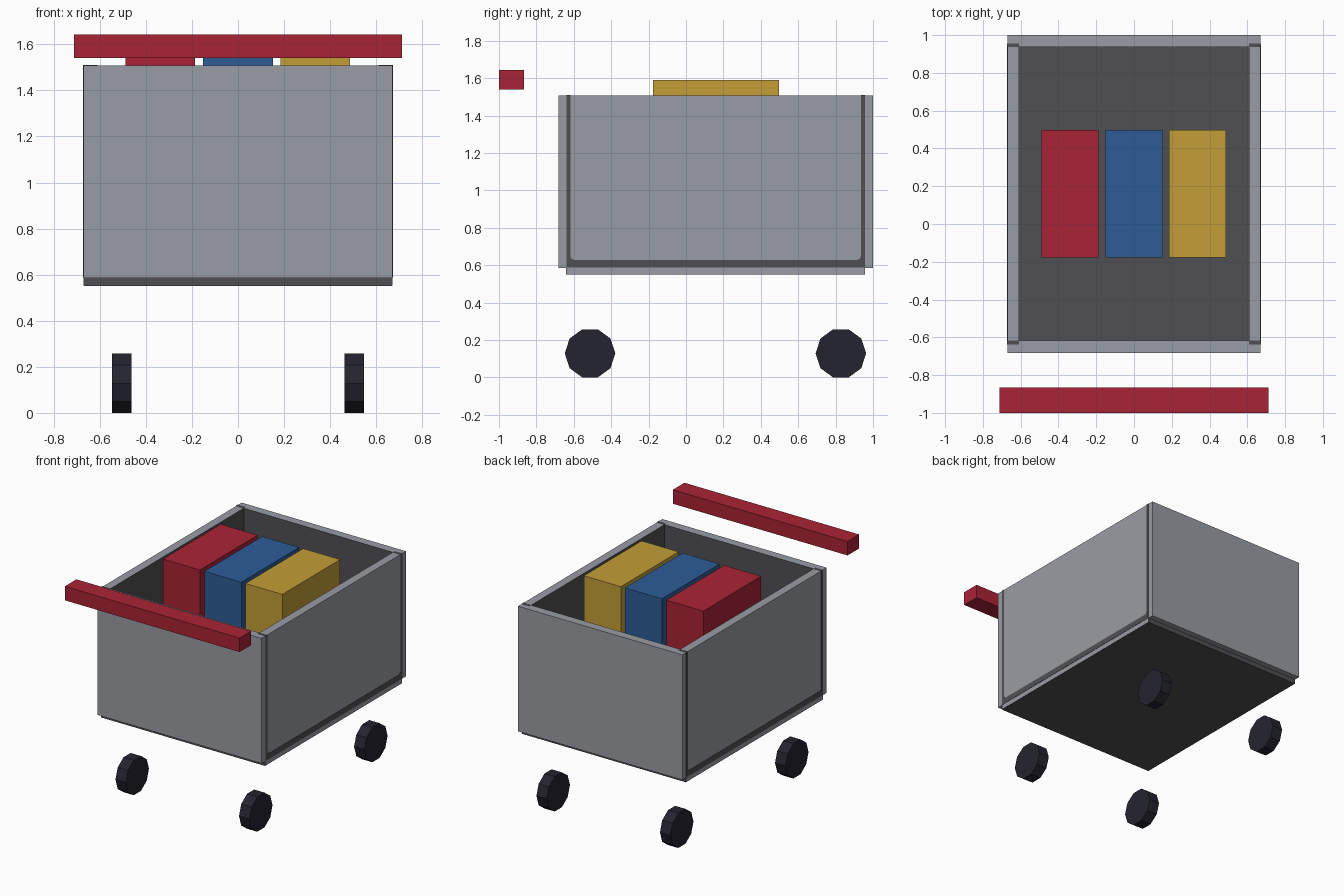
import bpy, bmesh, math
from mathutils import Vector, Matrix

if "Cube" in bpy.data.objects:
    bpy.data.objects.remove(bpy.data.objects["Cube"])


def material(name, rgb):
    m = bpy.data.materials.new(name)
    lin = [(c / 255 / 12.92) if c < 10 else ((c / 255 + 0.055) / 1.055) ** 2.4 for c in rgb]
    m.diffuse_color = (*lin, 1)
    m.use_nodes = True
    m.node_tree.nodes["Principled BSDF"].inputs["Base Color"].default_value = m.diffuse_color
    return m


GREY = material("grey_panel", (152, 156, 163))
DARK = material("dark_lining", (80, 79, 82))
RED = material("red", (170, 35, 54))
BLUE = material("blue", (46, 92, 150))
GOLD = material("gold", (195, 158, 55))
BLACK = material("black_rubber", (36, 36, 47))


def finish(name, bm, mats):
    bmesh.ops.recalc_face_normals(bm, faces=bm.faces)
    me = bpy.data.meshes.new(name)
    bm.to_mesh(me)
    bm.free()
    for m in mats:
        me.materials.append(m)
    ob = bpy.data.objects.new(name, me)
    bpy.context.collection.objects.link(ob)
    return ob


def box(name, x, y, z, mat, lined=()):
    """Box from ranges; faces pointing along a 'lined' direction get the dark lining."""
    bm = bmesh.new()
    bmesh.ops.create_cube(bm, size=1)
    for v in bm.verts:
        v.co = Vector([r[0] if c < 0 else r[1] for c, r in zip(v.co, (x, y, z))])
    bm.normal_update()
    for f in bm.faces:
        if any(f.normal.dot(Vector(d)) > 0.9 for d in lined):
            f.material_index = 1
    return finish(name, bm, [mat, DARK] if lined else [mat])


# basket: front and back walls, grey outside and dark inside
box("front_wall", (-.67, .67), (-.682, -.618), (.585, 1.508), GREY, [(0, 1, 0)])
box("back_wall", (-.67, .67), (.936, 1.0), (.585, 1.508), GREY, [(0, -1, 0)])

# basket floor
box("basket_floor", (-.669, .669), (-.641, .957), (.551, .628), DARK)

# side walls, with the dark lining edge showing as a U on each outer side
U = [(-.638, 1.5095), (-.638, .587), (.956, .587), (.956, 1.5095), (.936, 1.5095),
     (.936, .65), (.931, .635), (.915, .628), (-.597, .628), (-.613, .635),
     (-.618, .65), (-.618, 1.5095)]
for side, s in (("left", -1), ("right", 1)):
    box(side + "_wall", sorted((s * .608, s * .67)), (-.64, .956), (.552, 1.508),
        GREY, [(-s, 0, 0), (0, 0, -1)])
    bm = bmesh.new()
    f = bm.faces.new([bm.verts.new((s * .61, y, z)) for y, z in U])
    ext = bmesh.ops.extrude_face_region(bm, geom=[f])["geom"]
    bmesh.ops.translate(bm, vec=(s * .062, 0, 0),
                        verts=[v for v in ext if isinstance(v, bmesh.types.BMVert)])
    finish(side + "_lining_edge", bm, [DARK])

# push handle
box("handle", (-.713, .713), (-1.0, -.865), (1.54, 1.643), RED)

# goods in the basket
for name, x, mat in (("red_box", -.338, RED), ("blue_box", 0, BLUE), ("gold_box", .335, GOLD)):
    box(name, (x - .151, x + .151), (-.177, .497), (.628, 1.59), mat)

# four ten-sided wheels
for side, s in (("left", -1), ("right", 1)):
    for end, y in (("front", -.513), ("back", .828)):
        bm = bmesh.new()
        bmesh.ops.create_cone(bm, cap_ends=True, segments=10, radius1=.135, radius2=.135, depth=.084)
        turn = Matrix.Rotation(math.pi / 2, 4, 'Y')
        bmesh.ops.transform(bm, matrix=turn, verts=bm.verts)
        # make sure a flat side rests on the ground
        if sum(abs(v.co.z - min(w.co.z for w in bm.verts)) < 1e-4 for v in bm.verts) < 4:
            bmesh.ops.rotate(bm, verts=bm.verts, matrix=Matrix.Rotation(math.pi / 10, 3, 'X'))
        low = min(v.co.z for v in bm.verts)
        bmesh.ops.translate(bm, verts=bm.verts, vec=(s * .504, y, -low))
        finish(f"{end}_{side}_wheel", bm, [BLACK])
